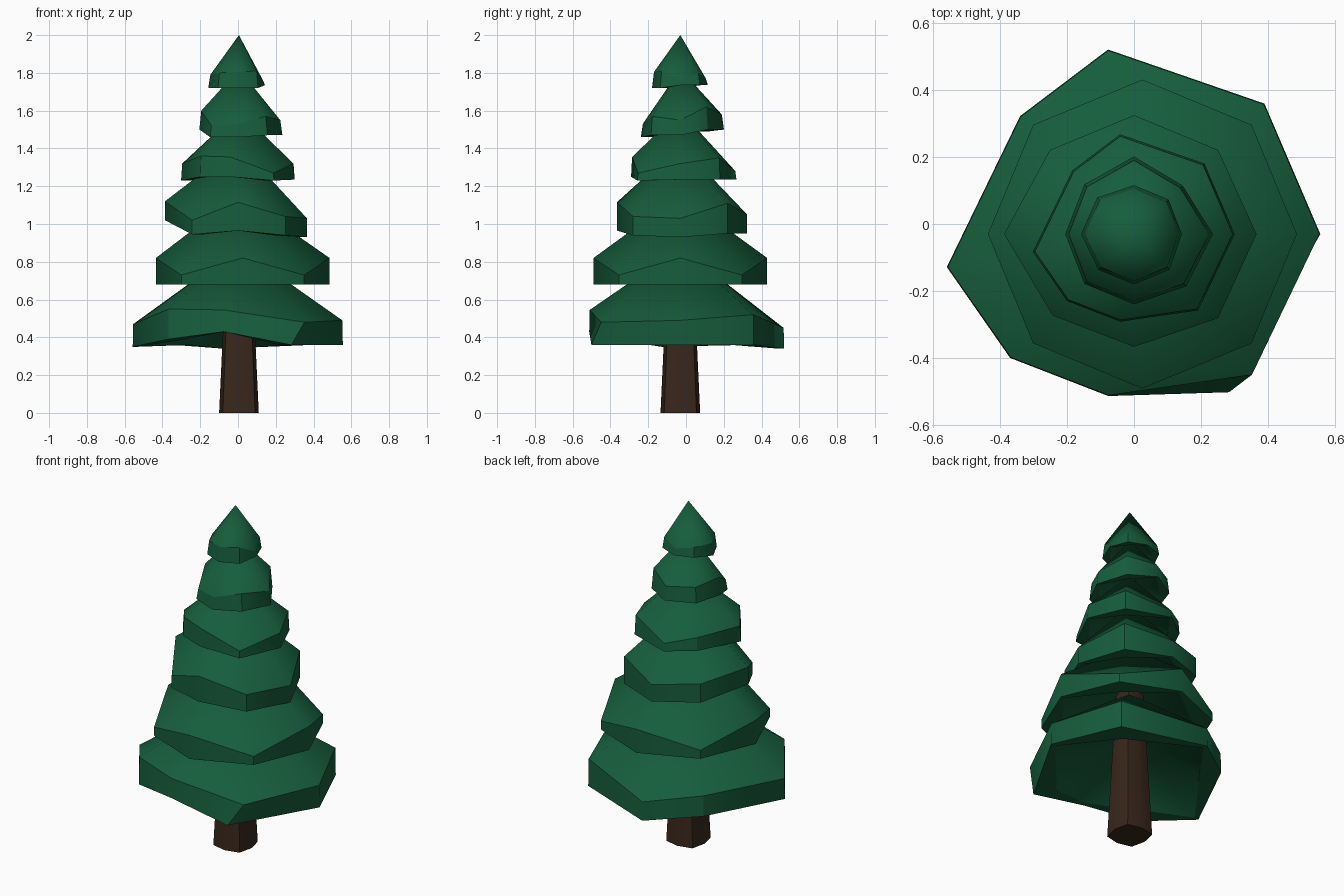
import bpy, bmesh
from math import cos, sin, radians

if "Cube" in bpy.data.objects:
    bpy.data.objects.remove(bpy.data.objects["Cube"])

CY = -0.03  # trunk axis sits slightly in front of the centre


def material(name, col):
    m = bpy.data.materials.new(name)
    m.diffuse_color = (*col, 1)
    m.use_nodes = True
    m.node_tree.nodes["Principled BSDF"].inputs["Base Color"].default_value = m.diffuse_color
    return m


def loft(name, rings, mat, start=None, end=None):
    """Skin rings of eight points; each end closes in a point or a flat cap."""
    bm = bmesh.new()
    loops = [[bm.verts.new(p) for p in ring] for ring in rings]
    for a, b in zip(loops, loops[1:]):
        for i in range(8):
            j = (i + 1) % 8
            bm.faces.new((a[i], a[j], b[j], b[i]))
    for loop, tip in ((loops[0][::-1], start), (loops[-1], end)):
        if tip:
            v = bm.verts.new(tip)
            for i in range(8):
                bm.faces.new((loop[i], loop[(i + 1) % 8], v))
        else:
            bm.faces.new(loop)
    # smooth faces, hard edges round each ring and at every second upright edge
    for f in bm.faces:
        f.smooth = True
    for loop in loops:
        for i in range(8):
            bm.edges.get((loop[i], loop[(i + 1) % 8])).smooth = False
    for i in (1, 3, 5, 7):
        bm.edges.get((loops[-2][i], loops[-1][i])).smooth = False
    bmesh.ops.recalc_face_normals(bm, faces=bm.faces)
    me = bpy.data.meshes.new(name)
    bm.to_mesh(me)
    bm.free()
    me.materials.append(mat)
    bpy.context.collection.objects.link(bpy.data.objects.new(name, me))


def ring(cx, radii, turns, heights):
    out = []
    for i in range(8):
        a = radians(45 * i + turns[i])
        out.append((cx + radii[i] * cos(a), CY + radii[i] * sin(a), heights[i]))
    return out


green = material("needles", (0.008, 0.11, 0.045))
brown = material("bark", (0.04, 0.02, 0.011))
flat = [0] * 8

# Squarish trunk tapering up through the tiers
loft("trunk", [ring(0.005, [r, r * 1.15] * 4, flat, [z] * 8) for r, z in ((0.105, 0), (0.03, 1.6))],
     brown)

# Irregular outline shared by the first and fourth tiers
skew = [0, 0, 8, -1, 10, 0, -9, -5]
skew_r = [1, 0.99, 1, 0.88, 1.02, 0.94, 0.88, 0.99]

# centre x, radius, radius factors, turns, shoulder scale, shoulder heights, rim heights, tip height
tiers = [
    (0, 0.555, skew_r, skew, 0.995,
     [.49, .52, .45, .48, .47, .55, .545, .48], [.36, .36, .34, .36, .35, .39, .43, .36], 0.875),
    (0.025, 0.46, [1] * 8, flat, 1, [.82, .73] * 4, [.68] * 8, 1.155),
    (0, 0.365, [1, .97, .97, .97, 1.06, .94, .92, .97], flat, 1,
     [1.03, 1.11, 1.05, 1.08, 1.12, 1.02, 1.115, 1.04],
     [.93, .95, .95, .97, 1.02, .945, .965, .94], 1.42),
    (0, 0.3, skew_r, skew, 0.98,
     [1.32, 1.35, 1.28, 1.31, 1.32, 1.36, 1.355, 1.27], [1.235] * 4 + [1.23, 1.25, 1.25, 1.23], 1.6),
    (0, 0.22, [1.07, .93, 1.05, .95, .93, .95, .95, 1], flat, 0.95,
     [1.55, 1.62, 1.58, 1.58, 1.6, 1.52, 1.53, 1.57], [1.47, 1.5, 1.5, 1.49, 1.5, 1.46, 1.46, 1.47], 1.82),
    (0, 0.15, [.95, .97, .97, 1.03, 1.05, 1, 1, 1], flat, 0.93,
     [1.76, 1.8, 1.77, 1.79, 1.79, 1.8, 1.805, 1.81], [1.735] * 4 + [1.72] * 4, 2.0),
]

# Branch tiers: recessed underside, rim, shoulder and pointed top
for k, (cx, r, f, turns, scale, shoulder, rim, tip) in enumerate(tiers, 1):
    radii = [r * v for v in f]
    rim_turns = turns[:7] + [-14] if k == 1 else turns
    inner = [v * (0.95, 0.76)[i % 2] for i, v in enumerate(radii)]
    loft(f"branch_tier_{k}",
         [ring(cx, inner, rim_turns, rim), ring(cx, radii, rim_turns, rim),
          ring(cx, [v * scale for v in radii], turns, shoulder)],
         green, start=(0.005, CY, sum(rim) / 8 + r * 0.5), end=(0.005, CY, tip))
